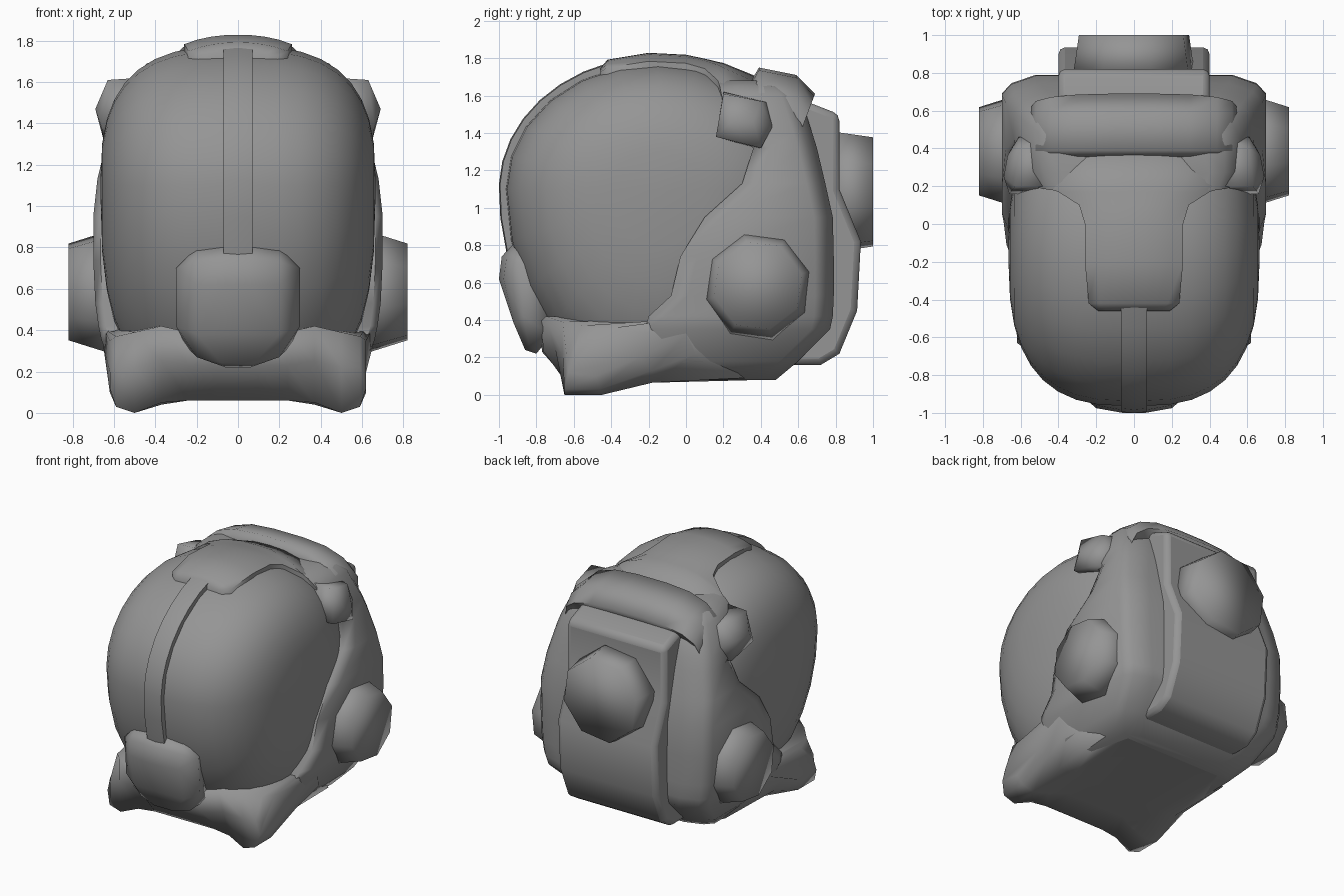
import bpy, bmesh, math
from mathutils import Matrix, Vector

if "Cube" in bpy.data.objects:
    bpy.data.objects.remove(bpy.data.objects["Cube"])

grey = bpy.data.materials.new("plain_grey")
grey.use_nodes = True
COLOUR = (0.3, 0.3, 0.3, 1)
grey.diffuse_color = COLOUR
grey.node_tree.nodes["Principled BSDF"].inputs["Base Color"].default_value = COLOUR


def finish(name, bm, angle):
    """Turn a bmesh into a smooth-shaded object."""
    bmesh.ops.recalc_face_normals(bm, faces=bm.faces)
    mesh = bpy.data.meshes.new(name)
    bm.to_mesh(mesh)
    bm.free()
    mesh.materials.append(grey)
    ob = bpy.data.objects.new(name, mesh)
    bpy.context.collection.objects.link(ob)
    bpy.ops.object.select_all(action='DESELECT')
    ob.select_set(True)
    bpy.context.view_layer.objects.active = ob
    bpy.ops.object.shade_smooth_by_angle(angle=math.radians(angle))
    return ob


def loft(name, rings, angle=60):
    """Skin a list of closed rings and cap both ends."""
    bm = bmesh.new()
    rows = [[bm.verts.new(p) for p in ring] for ring in rings]
    n = len(rows[0])
    for a, b in zip(rows, rows[1:]):
        for i in range(n):
            j = (i + 1) % n
            bm.faces.new((a[i], a[j], b[j], b[i]))
    bm.faces.new(rows[0])
    bm.faces.new(rows[-1])
    return finish(name, bm, angle)


def mirrored_loft(name, half, angle):
    """Loft across x from sections given for the +x half, centre first."""
    other = [[(-x, y, z) for x, y, z in ring] for ring in reversed(half)]
    return loft(name, other + half, angle)


def hull(name, points, angle=110):
    bm = bmesh.new()
    for p in points:
        bm.verts.new(p)
    res = bmesh.ops.convex_hull(bm, input=bm.verts)
    loose = {v for v in res["geom_interior"] if isinstance(v, bmesh.types.BMVert)}
    bmesh.ops.delete(bm, geom=list(loose), context='VERTS')
    bmesh.ops.dissolve_limit(bm, angle_limit=0.03, verts=bm.verts, edges=bm.edges)
    return finish(name, bm, angle)


def disc(name, centre, axis, r1, r2, depth):
    bm = bmesh.new()
    turn = Vector((0, 0, 1)).rotation_difference(Vector(axis)).to_matrix().to_4x4()
    bmesh.ops.create_cone(bm, cap_ends=True, segments=8, radius1=r1, radius2=r2, depth=depth,
                          matrix=Matrix.Translation(centre) @ turn @ Matrix.Rotation(math.radians(15), 4, 'Z'))
    return finish(name, bm, 110)


def power(v, n):
    return math.copysign(abs(v) ** (2 / n), v)


# Visor: round side profile with a squarish front, flattened underneath
WIDE, DEEP, HIGH, LOW, MID_Y, MID_Z, SQUARE = 0.665, 0.815, 0.675, 1.07, -0.15, 1.1, 2.8


def dome_point(t, r=1.0, x=0.0, lift=0.0):
    s = math.sin(t)
    height = (HIGH if s > 0 else LOW) + lift
    return (x, MID_Y - (DEEP + lift) * r * math.cos(t), max(0.15, MID_Z + height * r * s))


def dome_z(x, y):
    core = max(0, 1 - abs(x / WIDE) ** SQUARE) ** (2 / SQUARE)
    return MID_Z + HIGH * math.sqrt(max(0, core - ((y - MID_Y) / DEEP) ** 2))


rings = []
for i in range(19):
    u = math.pi * (-0.495 + 0.99 * i / 18)
    r, x = power(math.cos(u), SQUARE), WIDE * power(math.sin(u), SQUARE)
    rings.append([dome_point(2 * math.pi * k / 24, r, x) for k in range(24)])
loft("visor", rings)

# Centre strip over the visor
strip = []
for i in range(10):
    t = math.radians(-18 + 10 * i)
    strip.append([dome_point(t, 1, x, lift) for x, lift in
                  ((-0.07, -0.03), (-0.07, 0.03), (0, 0.036), (0.07, 0.03), (0.07, -0.03))])
loft("visor_strip", strip)

# Top cap flaring out towards the sides
cap = []
for y, w, lift in ((-0.46, 0.19, 0.02), (-0.42, 0.24, 0.055), (-0.2, 0.26, 0.055), (0, 0.26, 0.055),
                   (0.1, 0.29, 0.055), (0.17, 0.4, 0.06), (0.2, 0.5, 0.065), (0.4, 0.5, 0.095)):
    xs = [w * k / 4 for k in range(-4, 5)]
    top = [(x, y, dome_z(x, y) + lift * (1 - 0.5 * (x / w) ** 2)) for x in xs]
    cap.append(top + [(x, y, dome_z(x, y) - 0.04) for x in reversed(xs)])
loft("top_cap", cap, 70)

# Shell: stacked rings, each with a slanted front lip and chamfered back corners
shell = []
for z, w, front, back in ((0.08, 0.5, -0.23, 0.48), (0.18, 0.59, -0.22, 0.6), (0.35, 0.66, -0.22, 0.77),
                          (0.42, 0.675, -0.2, 0.785), (0.53, 0.69, -0.08, 0.79), (0.74, 0.7, -0.03, 0.79),
                          (0.95, 0.7, 0.1, 0.785), (1.13, 0.68, 0.3, 0.745), (1.32, 0.635, 0.36, 0.7),
                          (1.4, 0.615, 0.22, 0.675), (1.6, 0.535, 0.19, 0.61), (1.65, 0.48, 0.18, 0.56),
                          (1.68, 0.4, 0.18, 0.47)):
    half = [(w - 0.035, front), (w, front + 0.09), (w, back - 0.1), (w - 0.05, back - 0.045),
            (w - 0.18, back)]
    shell.append([(x, y, z) for x, y in half] + [(-x, y, z) for x, y in reversed(half)])
loft("shell", shell, 65)

# Chin bar swelling into a downturned corner at each end of the jaw
chin = []
for x, section in (
        (0.1, ((0.1, 0.4), (-0.78, 0.37), (-0.77, 0.23), (-0.62, 0.06), (-0.4, 0.06), (-0.18, 0.065), (0.4, 0.08))),
        (0.24, ((0.1, 0.4), (-0.78, 0.39), (-0.76, 0.23), (-0.62, 0.06), (-0.4, 0.06), (-0.18, 0.065), (0.4, 0.08))),
        (0.37, ((0.1, 0.41), (-0.75, 0.42), (-0.7, 0.25), (-0.63, 0.05), (-0.45, 0.04), (-0.18, 0.065), (0.4, 0.08))),
        (0.5, ((0.1, 0.41), (-0.66, 0.39), (-0.66, 0.22), (-0.65, 0), (-0.45, 0), (-0.18, 0.065), (0.3, 0.09))),
        (0.59, ((0.05, 0.41), (-0.56, 0.37), (-0.64, 0.22), (-0.65, 0.03), (-0.46, 0.03), (-0.18, 0.13), (0.05, 0.22))),
        (0.62, ((0, 0.41), (-0.45, 0.35), (-0.6, 0.2), (-0.63, 0.12), (-0.48, 0.1), (-0.25, 0.2), (0, 0.32)))):
    chin.append([(x * (1.05 if y > -0.1 else 1), y, z) for y, z in section])
mirrored_loft("chin", chin, 110)

# Front plate under the strip
plate = [(0.2, -0.9, 0.8), (0.2, -0.96, 0.73), (0.3, -0.89, 0.7), (0.2, -0.975, 0.62),
         (0.3, -0.87, 0.42), (0.2, -0.92, 0.38), (0.2, -0.84, 0.27), (0.08, -0.86, 0.24),
         (0.06, -0.8, 0.22), (0.25, -0.72, 0.32), (0.25, -0.75, 0.7), (0.06, -1, 0.62),
         (0.06, -0.985, 0.74), (0.06, -0.93, 0.8)]
hull("mouth_plate", [(s * x, y, z) for x, y, z in plate for s in (1, -1)])

for side, word in ((1, "left"), (-1, "right")):
    # Brow knobs
    knob = [(0.69, 0.25, 1.47), (0.67, 0.36, 1.46), (0.63, 0.2, 1.61), (0.61, 0.4, 1.57),
            (0.66, 0.16, 1.38), (0.65, 0.4, 1.32), (0.61, 0.46, 1.43), (0.48, 0.2, 1.62),
            (0.48, 0.46, 1.56), (0.48, 0.16, 1.38), (0.48, 0.41, 1.31)]
    hull(word + "_knob", [(side * x, y, z) for x, y, z in knob])

    # Ear cups
    disc(word + "_ear_cup", (side * 0.7, 0.385, 0.585), (side, 0, 0), 0.32, 0.242, 0.24)

# Rear arch over the top of the back
arch = []
for x, drop in ((0.12, 0), (0.3, 0.015), (0.44, 0.06), (0.52, 0.13), (0.545, 0.23)):
    pull = drop * 0.3
    arch.append([(x, y, z) for y, z in (
        (0.35, 1.58 - drop), (0.355, 1.69 - drop), (0.39, 1.75 - drop), (0.59, 1.71 - drop),
        (0.69 - pull, 1.61 - drop * 0.8), (0.61 - pull, 1.49 - drop * 0.5))])
mirrored_loft("rear_arch", arch, 80)

# Back pack and its round cover
pack_side = [(0.45, 1.57), (0.64, 1.57), (0.82, 1.5), (0.82, 1.1), (0.935, 0.82),
             (0.915, 0.45), (0.82, 0.22), (0.72, 0.16), (0.5, 0.16)]
pack = loft("back_pack", [[(x, y, z) for y, z in pack_side] for x in (-0.4, 0.4)])
bevel = pack.modifiers.new("soft_edges", 'BEVEL')
bevel.width, bevel.segments, bevel.limit_method = 0.035, 2, 'ANGLE'
bevel.angle_limit = math.radians(50)
disc("back_cover", (0, 0.89, 1.085), (0, 1, 0), 0.335, 0.302, 0.22)
